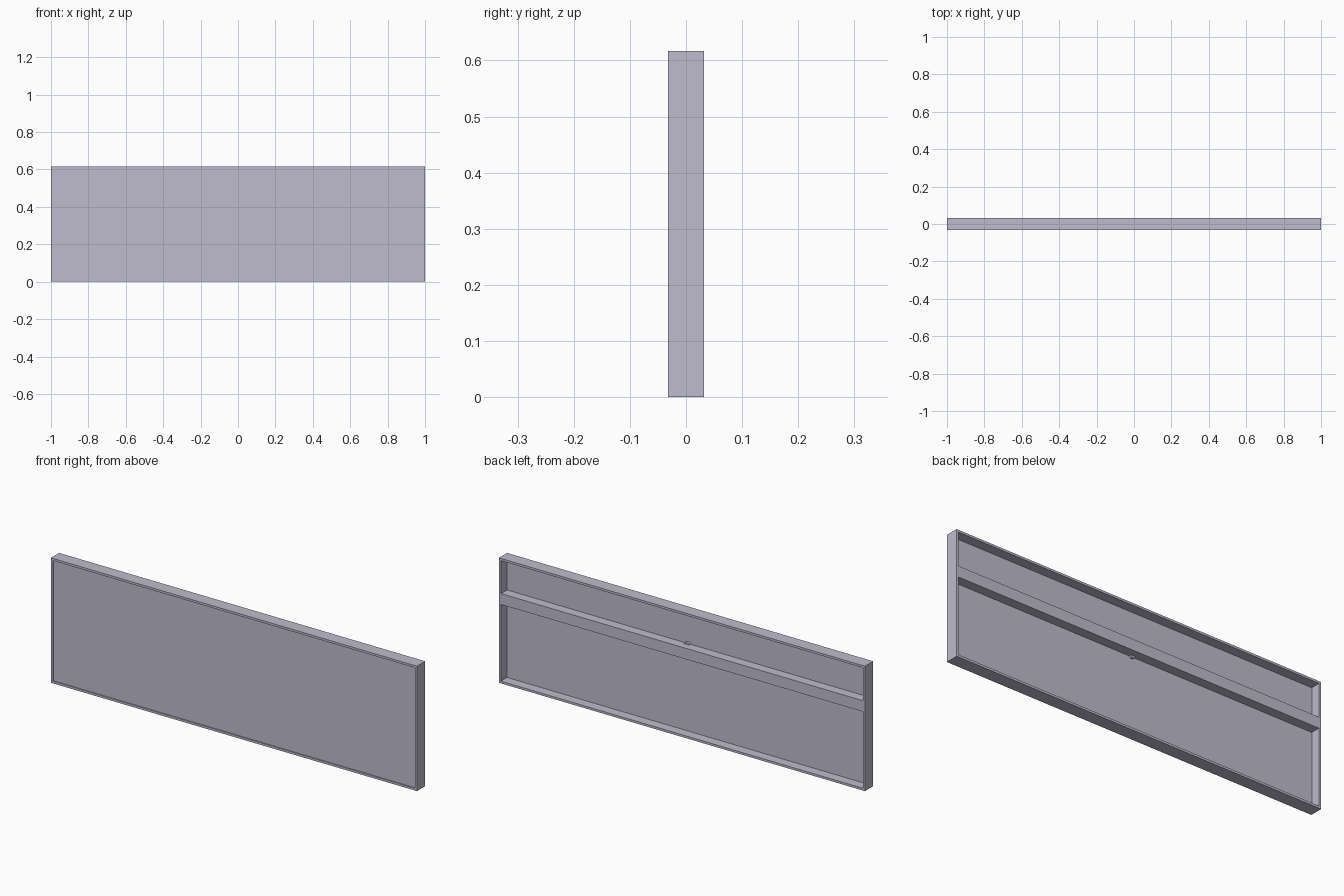
import bpy, bmesh
from math import pi, cos, sin

W, H, D = 1.0, 0.617, 0.032      # half width, height, half depth
T = 0.011                        # frame wall thickness
PANEL_BACK, PANEL_FRONT = -0.016, -0.027
RAIL_LOW, RAIL_HIGH = 0.389, 0.443

if "Cube" in bpy.data.objects:
    bpy.data.objects.remove(bpy.data.objects["Cube"])

grey = bpy.data.materials.new("lavender grey")
grey.use_nodes = True
colour = (0.52, 0.50, 0.61, 1)
grey.diffuse_color = colour
grey.node_tree.nodes["Principled BSDF"].inputs["Base Color"].default_value = colour


def finish(name, bm):
    bmesh.ops.recalc_face_normals(bm, faces=bm.faces)
    mesh = bpy.data.meshes.new(name)
    bm.to_mesh(mesh)
    bm.free()
    mesh.materials.append(grey)
    obj = bpy.data.objects.new(name, mesh)
    bpy.context.collection.objects.link(obj)
    return obj


def prism(name, outline, y0, y1):
    """Extrude an x-z outline from y0 to y1."""
    bm = bmesh.new()
    face = bm.faces.new([bm.verts.new((x, y0, z)) for x, z in outline])
    extruded = bmesh.ops.extrude_face_region(bm, geom=[face])["geom"]
    verts = [v for v in extruded if isinstance(v, bmesh.types.BMVert)]
    bmesh.ops.translate(bm, verts=verts, vec=(0, y1 - y0, 0))
    return finish(name, bm)


def rectangle(x, z0, z1):
    return [(-x, z0), (x, z0), (x, z1), (-x, z1)]


# Mitred surrounding frame: rings of corners joined all the way round
bm = bmesh.new()
outer, inner = rectangle(W, 0, H), rectangle(W - T, T, H - T)
rings = [[bm.verts.new((x, y, z)) for x, z in loop]
         for loop, y in ((outer, -D), (outer, D), (inner, D), (inner, -D))]
for r in range(4):
    a, b = rings[r], rings[(r + 1) % 4]
    for i in range(4):
        j = (i + 1) % 4
        bm.faces.new((a[i], a[j], b[j], b[i]))
finish("frame", bm)

# Panel set just behind the front lip
prism("panel", rectangle(W - T, T, H - T), PANEL_FRONT, PANEL_BACK)

# Horizontal rail across the back, flush with the frame
prism("back_rail", rectangle(W - T, RAIL_LOW, RAIL_HIGH), PANEL_BACK, D - 0.001)

# Small rounded hanger tucked between rail and panel
middle = (RAIL_LOW + RAIL_HIGH) / 2
radius, reach = 0.015, 0.022
pill = []
for k in range(24):
    angle = 2 * pi * (k + 0.5) / 24
    side = 1 if sin(angle) > 0 else -1
    pill.append((radius * cos(angle), middle + side * reach + radius * sin(angle)))
hanger = prism("hanger", pill, PANEL_BACK, -0.004)

bpy.context.view_layer.objects.active = hanger
hanger.select_set(True)
bpy.ops.object.shade_smooth_by_angle()
